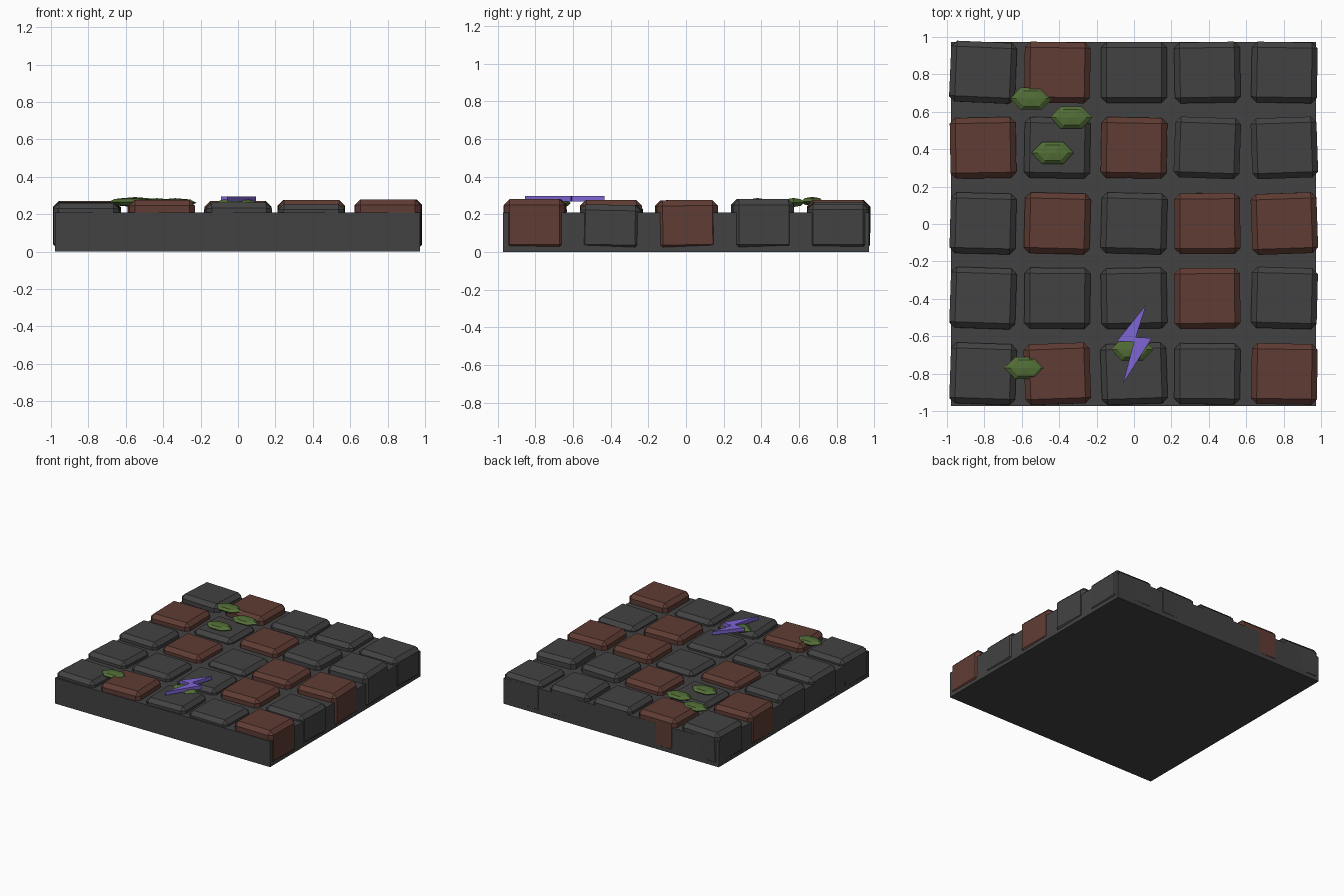
import bpy, bmesh
from math import radians
from mathutils import Matrix, Euler, Vector

if "Cube" in bpy.data.objects:
    bpy.data.objects.remove(bpy.data.objects["Cube"])


def material(name, rgb):
    m = bpy.data.materials.new(name)
    m.diffuse_color = (*rgb, 1)
    m.use_nodes = True
    m.node_tree.nodes["Principled BSDF"].inputs["Base Color"].default_value = m.diffuse_color
    return m


GREY = material("stone grey", (0.055, 0.055, 0.055))
RED = material("brick red", (0.115, 0.045, 0.034))
GREEN = material("moss green", (0.085, 0.155, 0.038))
PURPLE = material("bolt purple", (0.21, 0.13, 0.66))


def finish(name, bm, mat):
    mesh = bpy.data.meshes.new(name)
    bmesh.ops.recalc_face_normals(bm, faces=bm.faces)
    bm.to_mesh(mesh)
    bm.free()
    mesh.materials.append(mat)
    ob = bpy.data.objects.new(name, mesh)
    bpy.context.collection.objects.link(ob)
    return ob


def box(name, loc, size, mat, bevel=0.0, rot=(0, 0, 0)):
    bm = bmesh.new()
    bmesh.ops.create_cube(bm, size=1)
    bmesh.ops.scale(bm, vec=size, verts=bm.verts)
    if bevel:
        bmesh.ops.bevel(bm, geom=bm.edges[:], offset=bevel, segments=1,
                        profile=0.5, affect='EDGES')
    turn = Euler([radians(a) for a in rot]).to_matrix().to_4x4()
    bm.transform(Matrix.Translation(loc) @ turn)
    return finish(name, bm, mat)


# Mortar slab under the paving
box("base_slab", (-0.003, 0, 0.105), (1.95, 1.945, 0.21), GREY)

# Paving stones, rows from back to front
COLS = [-0.807, -0.41, 0.0, 0.392, 0.804]
ROWS = [0.81, 0.407, 0.003, -0.398, -0.802]
KINDS = ["GRGGG", "RGRGG", "GRGRR", "GGGRG", "GRGGR"]
TOPS = [[0.27, 0.275, 0.26, 0.265, 0.255],
        [0.27, 0.25, 0.27, 0.275, 0.28],
        [0.265, 0.265, 0.25, 0.275, 0.275],
        [0.26, 0.26, 0.255, 0.275, 0.25],
        [0.257, 0.275, 0.26, 0.255, 0.28]]
YAWS = [[-2.5, -1, 0, 1, -1],
        [1, -1, -1, -2, 2],
        [-1.5, -1.5, -1.5, 0.5, 2],
        [-2, -0.5, 1, 0.5, -1.5],
        [-2, 2, 2, -0.5, -1]]
TILTS = [[-0.8, 0, 0, 0, 0],
         [0, 0, 0, 0, 0],
         [0, 0, 0, 0.5, 0.5],
         [-1.2, -0.5, -0.5, 0, -1],
         [-1, -0.5, -0.8, -0.5, 0]]
for r, y in enumerate(ROWS):
    for c, x in enumerate(COLS):
        top = TOPS[r][c]
        low = 0.008
        box(f"paving_stone_{r + 1}_{c + 1}", (x, y, (top + low) / 2),
            (0.352, 0.325, top - low), RED if KINDS[r][c] == "R" else GREY,
            0.03, (TILTS[r][c], 0, YAWS[r][c]))

# Flattened six-sided moss clumps
MOSS = [(-0.55, 0.67, 0.268), (-0.335, 0.57, 0.262), (-0.435, 0.38, 0.262),
        (-0.01, -0.67, 0.26), (-0.58, -0.77, 0.265)]
for i, loc in enumerate(MOSS):
    bm = bmesh.new()
    bmesh.ops.create_uvsphere(bm, u_segments=6, v_segments=4, radius=1)
    bm.transform(Matrix.Translation(loc)
                 @ Matrix.Diagonal((0.113, 0.068, 0.024, 1))
                 @ Matrix.Rotation(radians(30), 4, 'Z'))
    finish(f"moss_clump_{i + 1}", bm, GREEN)

# Raised lightning bolt
OUTLINE = [(0.065, -0.432), (-0.092, -0.627), (0.0, -0.63),
           (-0.06, -0.855), (0.095, -0.61), (0.01, -0.605)]
bm = bmesh.new()
face = bm.faces.new([bm.verts.new((x, y, 0.267)) for x, y in OUTLINE])
ext = bmesh.ops.extrude_face_region(bm, geom=[face], use_keep_orig=True)
bmesh.ops.translate(bm, vec=Vector((0, 0, 0.029)),
                    verts=[v for v in ext["geom"]
                           if isinstance(v, bmesh.types.BMVert)])
finish("lightning_bolt", bm, PURPLE)
